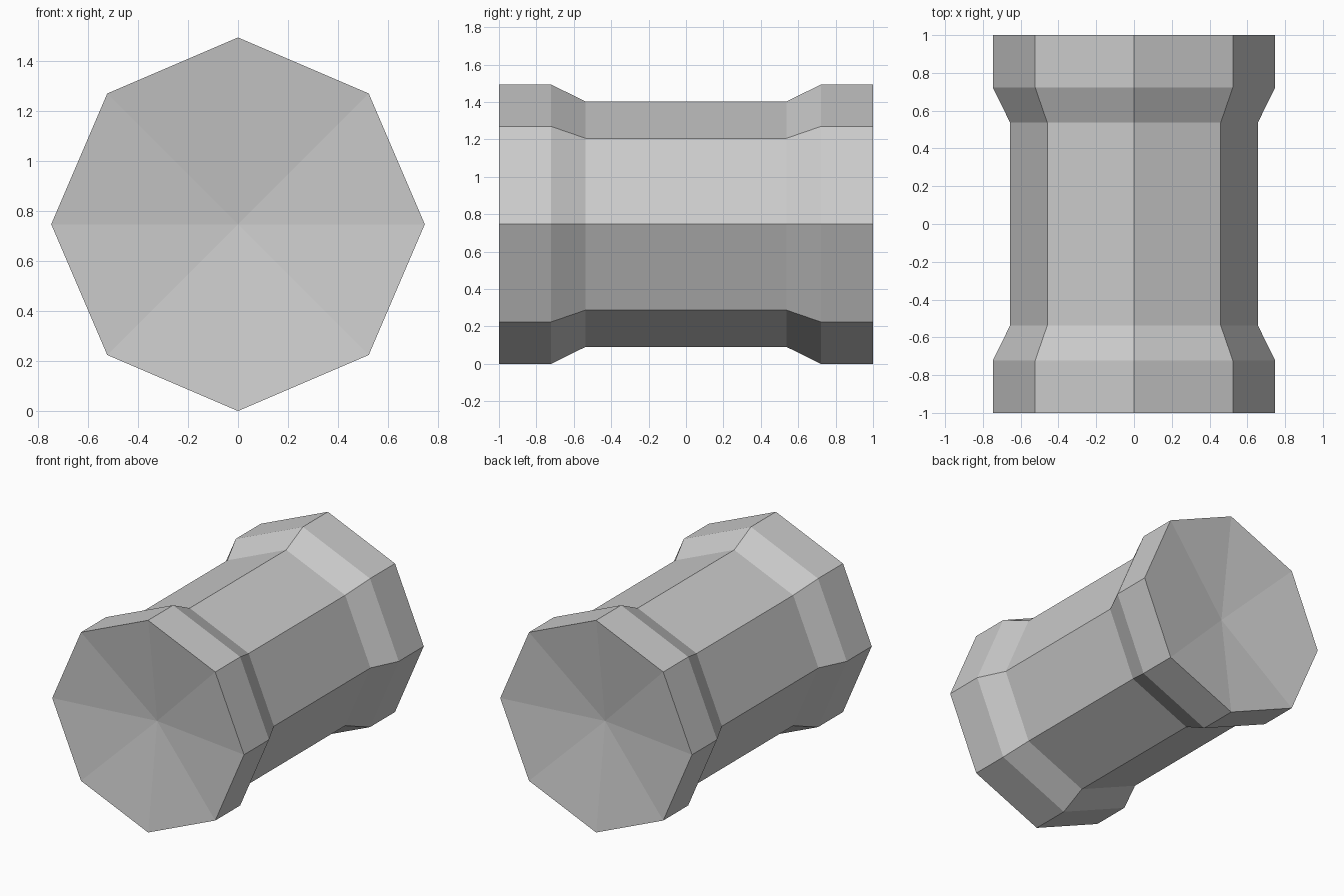
import bpy, bmesh, math

if "Cube" in bpy.data.objects:
    bpy.data.objects.remove(bpy.data.objects["Cube"])

SIDES = 8
CENTRE_Z = 0.747
# (y position, radius) along the barrel; radius 0 marks a dished end's centre
PROFILE = [(-0.90, 0), (-1.0, 0.747), (-0.722, 0.747), (-0.537, 0.656),
           (0.537, 0.656), (0.722, 0.747), (1.0, 0.747), (0.90, 0)]
DIAGONAL = 0.99  # diagonal corners sit slightly inside the circle


def add_ring(bm, y, radius):
    if radius == 0:
        return [bm.verts.new((0, y, CENTRE_Z))] * SIDES
    ring = []
    for i in range(SIDES):
        a = 2 * math.pi * i / SIDES
        r = radius * (DIAGONAL if i % 2 else 1)
        ring.append(bm.verts.new((r * math.cos(a), y, CENTRE_Z + r * math.sin(a))))
    return ring


# Octagonal barrel with flared collars and shallow dished ends
bm = bmesh.new()
rings = [add_ring(bm, y, r) for y, r in PROFILE]
for lower, upper in zip(rings, rings[1:]):
    for i in range(SIDES):
        j = (i + 1) % SIDES
        corners = dict.fromkeys((lower[i], lower[j], upper[j], upper[i]))
        bm.faces.new(list(corners))
bmesh.ops.recalc_face_normals(bm, faces=bm.faces)
mesh = bpy.data.meshes.new("barrel")
bm.to_mesh(mesh)
bm.free()
barrel = bpy.data.objects.new("barrel", mesh)
bpy.context.collection.objects.link(barrel)
